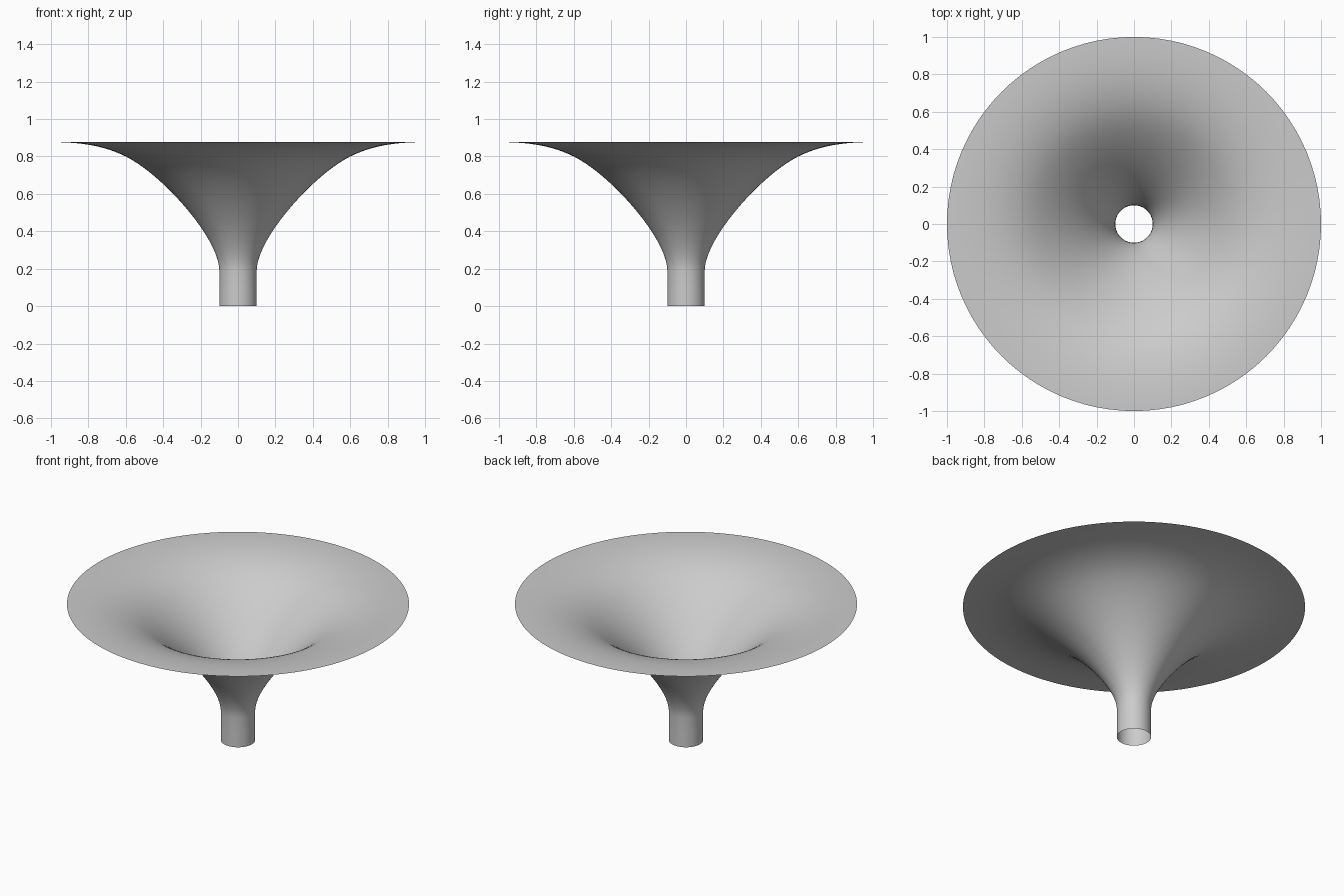
import bpy
import bmesh
import math
from mathutils import Vector
from mathutils.geometry import interpolate_bezier

if "Cube" in bpy.data.objects:
    bpy.data.objects.remove(bpy.data.objects["Cube"], do_unlink=True)


def make_material(name, color):
    mat = bpy.data.materials.new(name)
    mat.use_nodes = True
    mat.diffuse_color = color
    mat.node_tree.nodes["Principled BSDF"].inputs["Base Color"].default_value = color
    return mat


def curve(*points, steps=14):
    return interpolate_bezier(*[Vector((r, 0, z)) for r, z in points], steps)


# Profile: straight spout, flaring throat, flat lip
spout = [Vector((0.1, 0, 0)), Vector((0.1, 0, 0.1))]
throat = curve((0.1, 0.19), (0.1, 0.36), (0.4, 0.70), (0.6, 0.80), steps=20)
lip = curve((0.6, 0.80), (0.72, 0.86), (0.85, 0.877), (1.0, 0.877))
profile = spout + throat + lip[1:]

# Open thin shell swept around the vertical axis
bm = bmesh.new()
verts = [bm.verts.new(p) for p in profile]
edges = [bm.edges.new(pair) for pair in zip(verts, verts[1:])]
bmesh.ops.spin(bm, geom=verts + edges, cent=(0, 0, 0), axis=(0, 0, 1),
               angle=math.tau, steps=96)
bmesh.ops.remove_doubles(bm, verts=bm.verts, dist=0.0005)
bmesh.ops.recalc_face_normals(bm, faces=bm.faces)
for face in bm.faces:
    face.smooth = True

mesh = bpy.data.meshes.new("funnel")
bm.to_mesh(mesh)
bm.free()
mesh.materials.append(make_material("light grey", (0.6, 0.6, 0.6, 1)))
funnel = bpy.data.objects.new("funnel", mesh)
bpy.context.collection.objects.link(funnel)
